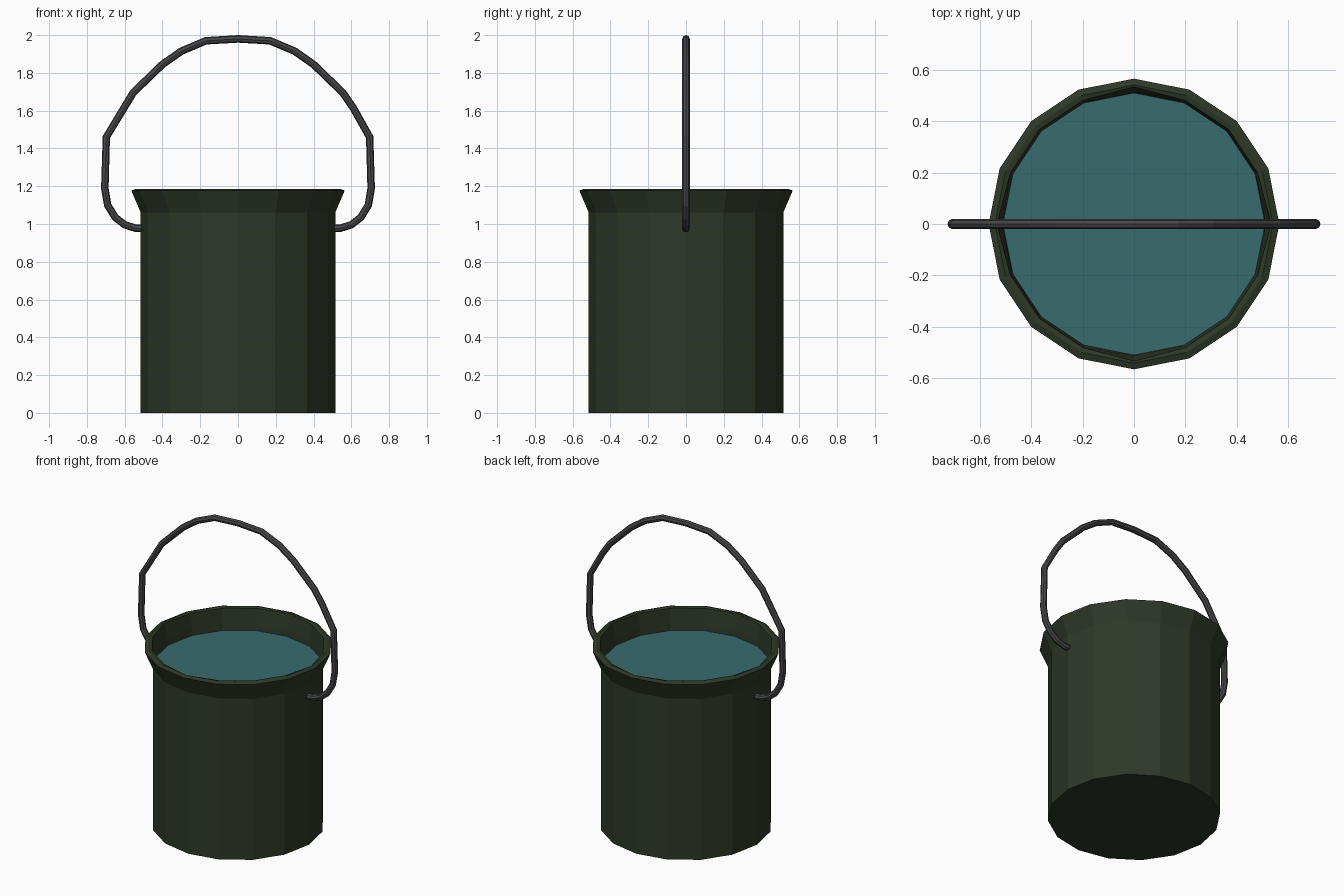
import bpy, bmesh
from math import cos, sin, pi

if "Cube" in bpy.data.objects:
    bpy.data.objects.remove(bpy.data.objects["Cube"])

SIDES = 16


def material(name, rgb):
    m = bpy.data.materials.new(name)
    m.diffuse_color = (*rgb, 1)
    m.use_nodes = True
    m.node_tree.nodes["Principled BSDF"].inputs["Base Color"].default_value = m.diffuse_color
    return m


def add_mesh(name, bm, mat):
    me = bpy.data.meshes.new(name)
    bm.to_mesh(me)
    bm.free()
    me.materials.append(mat)
    ob = bpy.data.objects.new(name, me)
    bpy.context.collection.objects.link(ob)
    return ob


def ring(bm, r, z, r_axis=None):
    # r_axis optionally widens the four corners lying on the x and y axes
    radii = [r_axis if r_axis and i % 4 == 0 else r for i in range(SIDES)]
    return [bm.verts.new((q * cos(2 * pi * i / SIDES), q * sin(2 * pi * i / SIDES), z))
            for i, q in enumerate(radii)]


green = material("green_paint", (0.027, 0.04, 0.021))
teal = material("water", (0.04, 0.148, 0.158))
steel = material("dark_steel", (0.065, 0.065, 0.068))

# Bucket: outer wall, flared rim and inner wall
bm = bmesh.new()
rings = [ring(bm, 0.515, 0), ring(bm, 0.515, 1.06), ring(bm, 0.565, 1.177),
         ring(bm, 0.54, 1.186), ring(bm, 0.52, 1.182, 0.533),
         ring(bm, 0.512, 1.08), ring(bm, 0.508, 1.02)]
bm.faces.new(rings[0][::-1])
for a, b in zip(rings, rings[1:]):
    for i in range(SIDES):
        j = (i + 1) % SIDES
        bm.faces.new((a[i], a[j], b[j], b[i]))
add_mesh("bucket", bm, green)

# Water surface
bm = bmesh.new()
bm.faces.new(ring(bm, 0.511, 1.04))
add_mesh("water_surface", bm, teal)

# Wire handle, hooked into the wall at both ends
hook = [(0.49, 0.977), (0.54, 0.977), (0.60, 0.996), (0.65, 1.035),
        (0.69, 1.10), (0.705, 1.19), (0.697, 1.46)]
arch = [(0.555, 1.695), (0.40, 1.845), (0.30, 1.915), (0.17, 1.97)]
left = [(-x, z) for x, z in hook + arch]
right = hook + [(0.61, 1.615)] + arch
path = left + [(0, 1.98)] + right[::-1]

cu = bpy.data.curves.new("handle", 'CURVE')
cu.dimensions = '3D'
cu.bevel_depth = 0.02
cu.bevel_resolution = 2
cu.use_fill_caps = True
sp = cu.splines.new('POLY')
sp.points.add(len(path) - 1)
for p, (x, z) in zip(sp.points, path):
    p.co = (x, 0, z, 1)
sp.use_smooth = False
cu.materials.append(steel)
handle = bpy.data.objects.new("handle", cu)
bpy.context.collection.objects.link(handle)
bpy.context.view_layer.objects.active = handle
handle.select_set(True)
bpy.ops.object.convert(target='MESH')
